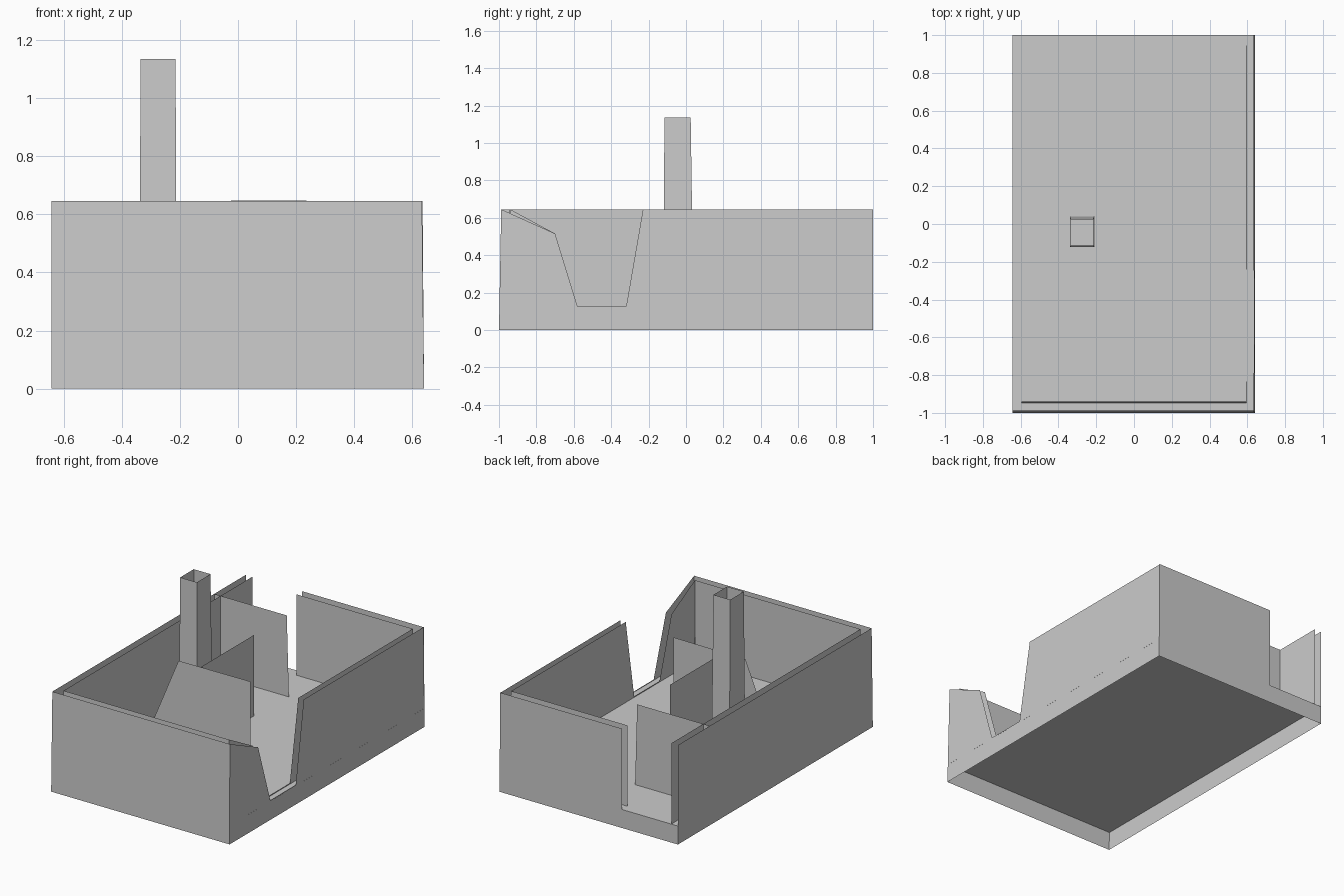
import bpy
from mathutils import Vector

if "Cube" in bpy.data.objects:
    bpy.data.objects.remove(bpy.data.objects["Cube"])

grey = bpy.data.materials.new("plain_grey")
grey.diffuse_color = (0.6, 0.6, 0.6, 1)
grey.use_nodes = True
grey.node_tree.nodes["Principled BSDF"].inputs["Base Color"].default_value = grey.diffuse_color

H = 0.645     # wall top
F = 0.12      # floor height


def sheet(name, axis, offset, profile, facing, lean=0.0):
    """Flat sheet across an axis: profile is (along, z); lean shifts it inward with height."""
    pts = []
    for a, z in profile:
        o = offset + lean * z / H
        pts.append(Vector((o, a, z) if axis == "x" else (a, o, z)))
    return surface(name, [pts], [facing])


def surface(name, polys, facings):
    verts, faces = [], []
    for pts, facing in zip(polys, facings):
        n = Vector((0, 0, 0))
        for p, q in zip(pts, pts[1:] + pts[:1]):
            n += p.cross(q)
        if n.dot(Vector(facing)) < 0:
            pts = pts[::-1]
        faces.append(range(len(verts), len(verts) + len(pts)))
        verts += pts
    me = bpy.data.meshes.new(name)
    me.from_pydata(verts, [], [list(f) for f in faces])
    me.materials.append(grey)
    ob = bpy.data.objects.new(name, me)
    bpy.context.collection.objects.link(ob)
    return ob


def rect(a, b, z0, z1=H):
    return [(a, z0), (b, z0), (b, z1), (a, z1)]


def notched(y0, y1, z0, ytop):
    """Side wall profile with the large cut near the front."""
    cut = [(-0.23, H), (-0.32, 0.125), (-0.58, 0.125), (-0.70, 0.515), (ytop, H)]
    return [(y0, z0), (y1, z0), (y1, H)] + cut


# Floor, raised above the open underside
surface("floor", [[Vector(p) for p in ((-0.642, -0.997, F), (0.639, -0.997, F),
                                       (0.639, 1, F), (-0.642, 1, F))]], [(0, 0, 1)])

# Outer shell, open at the back left corner
back_outer = [(-0.642, 0), (0.64, 0), (0.635, H), (-0.24, H), (-0.24, F), (-0.642, F)]
sheet("front_outer_wall", "y", -1, [(-0.642, 0), (0.64, 0), (0.633, H), (-0.642, H)],
      (0, -1, 0), 0.012)
sheet("left_outer_wall", "x", -0.642, [(-1, 0), (1, 0), (1, H), (-0.988, H)], (-1, 0, 0))
sheet("right_outer_wall", "x", 0.64, notched(-1, 1, 0, -0.988), (1, 0, 0), -0.007)
sheet("back_outer_wall", "y", 1, back_outer, (0, 1, 0))

# Inner lining, standing on the floor
sheet("front_inner_wall", "y", -0.948, rect(-0.595, 0.595, F), (0, 1, 0), 0.008)
sheet("left_inner_wall", "x", -0.595, rect(-0.943, 1, F), (1, 0, 0))
sheet("right_inner_wall", "x", 0.597, notched(-0.943, 0.945, F, -0.94), (-1, 0, 0), -0.003)
sheet("back_inner_wall", "y", 0.945, rect(-0.24, 0.595, F), (0, -1, 0))

# Room dividers
sheet("back_divider", "y", 0.672, [(-0.64, F), (-0.105, F), (-0.12, H), (-0.64, H)], (0, 1, 0))
sheet("middle_divider", "x", -0.122, rect(-0.21, 0.34, F), (1, 0, 0))
sheet("front_divider", "y", -0.21, [(-0.5, F), (0.236, F), (0.236, 0.648), (-0.28, H)],
      (0, -1, 0))

# Chimney: open square tube with a slight taper
bottom = [Vector(p) for p in ((-0.34, -0.122, F), (-0.21, -0.122, F),
                              (-0.21, 0.04, F), (-0.34, 0.04, F))]
top = [Vector(p) for p in ((-0.335, -0.115, 1.135), (-0.215, -0.115, 1.135),
                           (-0.215, 0.025, 1.135), (-0.335, 0.025, 1.135))]
sides = [[bottom[i], bottom[(i + 1) % 4], top[(i + 1) % 4], top[i]] for i in range(4)]
surface("chimney", sides, [(0, -1, 0), (1, 0, 0), (0, 1, 0), (-1, 0, 0)])
